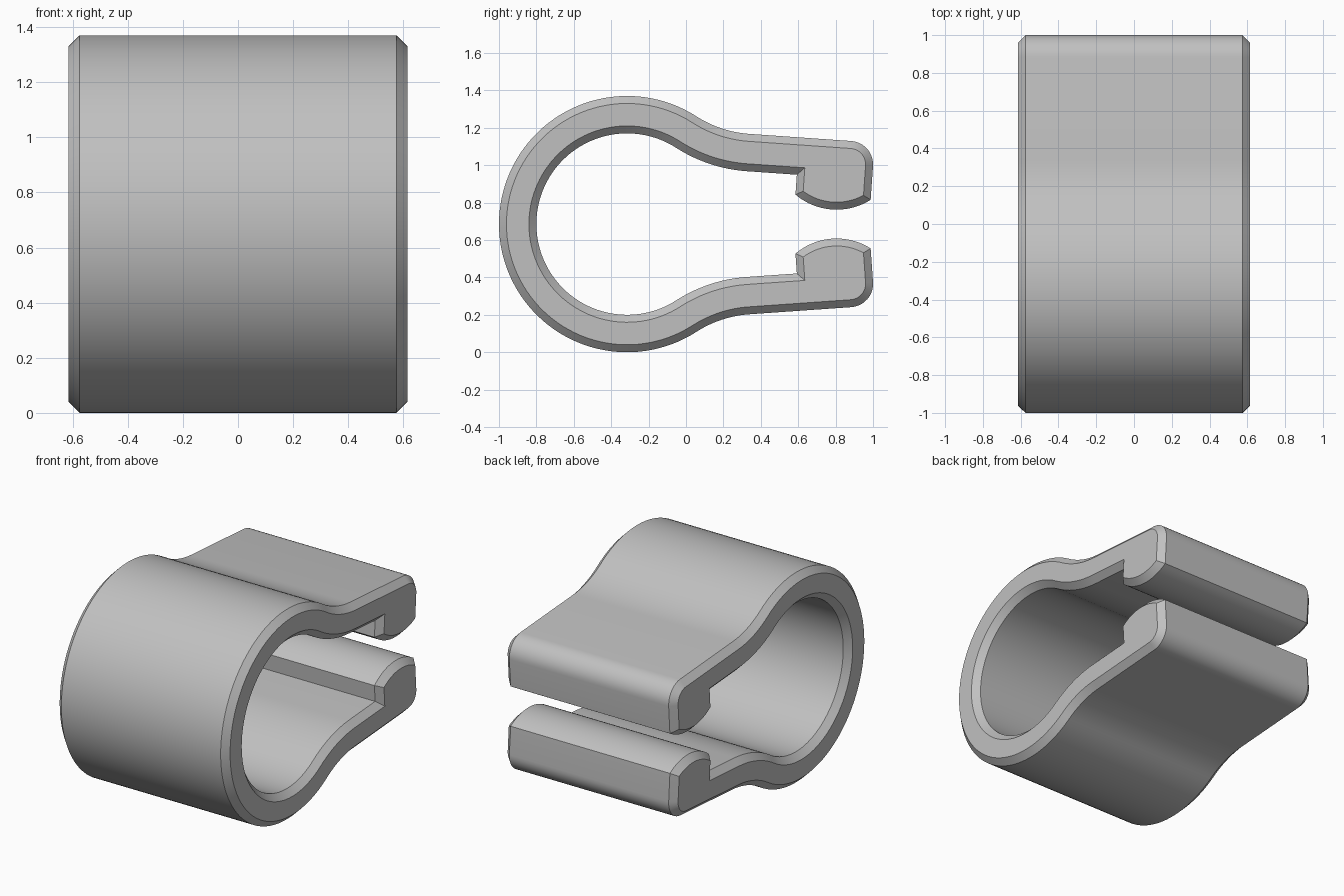
import bpy, bmesh, math

if "Cube" in bpy.data.objects:
    bpy.data.objects.remove(bpy.data.objects["Cube"])

TILT = math.radians(4)                   # slope of the straight arms
N = math.radians(86)                     # direction of the arm normal
RING_Y, MID_Z = -0.315, 0.685            # ring centre
R_OUT, R_IN = 0.685, 0.485
D_OUT, D_IN = 1.188, 0.988               # arm surfaces, measured along the normal
S_END, S_HOOK = 0.928, 0.525             # hook end faces, measured along the arm
NECK = 0.60                              # outer neck radius
BULGE_Y, BULGE_Z, BULGE_R = 0.805, 1.102, 0.34
CORNER = 0.125
HALF_X, CHAMFER = 0.615, 0.04


def local(s, n):
    """Arm coordinates to (y, z)."""
    c, k = math.cos(TILT), math.sin(TILT)
    return (s * c + n * k, -s * k + n * c)


def arc(centre, r, a0, a1, count):
    return [(centre[0] + r * math.cos(a0 + (a1 - a0) * i / count),
             centre[1] + r * math.sin(a0 + (a1 - a0) * i / count))
            for i in range(count + 1)]


def profile(e):
    """Closed clip outline, shrunk inwards by e."""
    ring = (RING_Y, MID_Z)
    ring_n = RING_Y * math.sin(TILT) + MID_Z * math.cos(TILT)
    a = N - math.acos((D_OUT + NECK - ring_n) / (R_OUT + NECK))
    neck = (RING_Y + (R_OUT + NECK) * math.cos(a),
            MID_Z + (R_OUT + NECK) * math.sin(a))
    bulge_s = BULGE_Y * math.cos(TILT) - BULGE_Z * math.sin(TILT)
    br = BULGE_R - e
    b0 = -math.acos((S_END - e - bulge_s) / br) - TILT
    b1 = -math.acos((S_HOOK + e - bulge_s) / br) - TILT
    pi = math.pi
    pts = arc(ring, R_OUT - e, pi, a, 40)                              # outer ring
    pts += arc(neck, NECK + e, a + pi, N + pi, 12)                     # outer neck
    pts += arc(local(S_END - CORNER, D_OUT - CORNER), CORNER - e, N, -TILT, 10)
    pts += arc((BULGE_Y, BULGE_Z), br, b0, b1, 16)                     # hook bulge
    pts.append(local(S_HOOK + e, D_IN + e))                            # hook root
    pts += arc(neck, NECK + R_OUT - R_IN - e, N + pi, a + pi, 12)      # inner neck
    pts += arc(ring, R_IN + e, a, pi, 40)[1:]                          # inner ring
    # drop the doubled point where outer ring meets outer neck
    del pts[41]
    return pts + [(y, 2 * MID_Z - z) for y, z in reversed(pts[1:-1])]


# Clip body: outline extruded along x with chamfered ends
bm = bmesh.new()
loops = []
for x, e in ((-HALF_X, CHAMFER), (CHAMFER - HALF_X, 0),
             (HALF_X - CHAMFER, 0), (HALF_X, CHAMFER)):
    loops.append([bm.verts.new((x, y, z)) for y, z in profile(e)])
count = len(loops[0])
for p, q in zip(loops, loops[1:]):
    for i in range(count):
        j = (i + 1) % count
        bm.faces.new((p[i], p[j], q[j], q[i]))
bm.faces.new(loops[0][::-1])
bm.faces.new(loops[-1])
bmesh.ops.recalc_face_normals(bm, faces=bm.faces)
mesh = bpy.data.meshes.new("spring_clip")
bm.to_mesh(mesh)
bm.free()

grey = bpy.data.materials.new("light grey")
grey.diffuse_color = (0.53, 0.53, 0.53, 1)
grey.use_nodes = True
grey.node_tree.nodes["Principled BSDF"].inputs["Base Color"].default_value = grey.diffuse_color
mesh.materials.append(grey)
clip = bpy.data.objects.new("spring_clip", mesh)
bpy.context.collection.objects.link(clip)
bpy.context.view_layer.objects.active = clip
clip.select_set(True)
bpy.ops.object.shade_smooth_by_angle(angle=math.radians(30))
